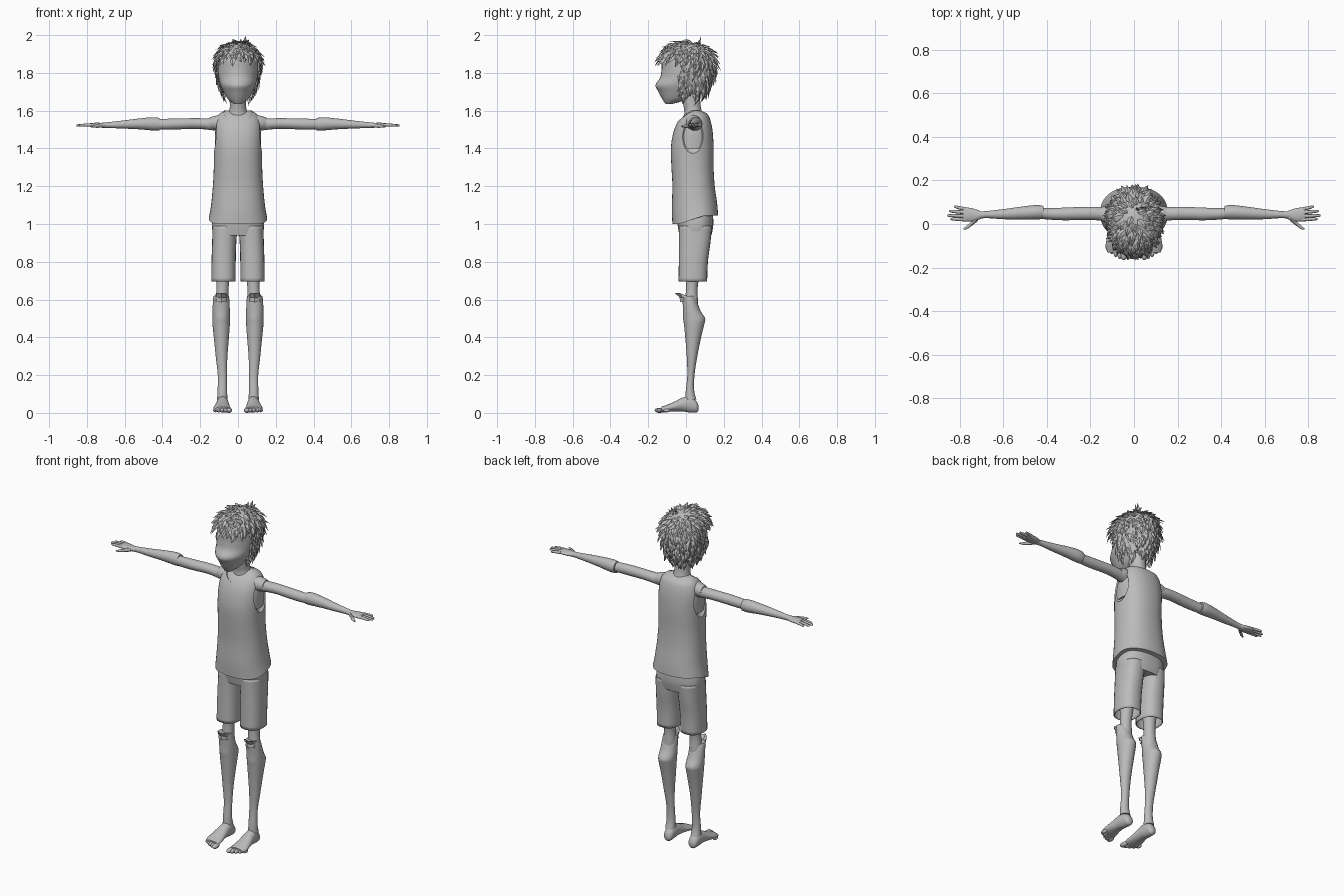
import bpy, bmesh, math, random
from mathutils import Vector

if "Cube" in bpy.data.objects:
    bpy.data.objects.remove(bpy.data.objects["Cube"])

random.seed(4)
grey = bpy.data.materials.new("plain_grey")
grey.diffuse_color = (0.5, 0.5, 0.5, 1)
grey.use_nodes = True
grey.node_tree.nodes["Principled BSDF"].inputs["Base Color"].default_value = grey.diffuse_color


def finish(name, bm, mirror=False, smooth=True, angle=40, recalc=True):
    """Turn a bmesh into a named object, optionally mirrored left to right."""
    if recalc:
        bmesh.ops.recalc_face_normals(bm, faces=bm.faces)
    me = bpy.data.meshes.new(name)
    bm.to_mesh(me)
    bm.free()
    me.materials.append(grey)
    ob = bpy.data.objects.new(name, me)
    bpy.context.collection.objects.link(ob)
    bpy.ops.object.select_all(action='DESELECT')
    ob.select_set(True)
    bpy.context.view_layer.objects.active = ob
    if smooth:
        bpy.ops.object.shade_smooth_by_angle(angle=math.radians(angle))
    if mirror:
        ob.modifiers.new("mirror", 'MIRROR').use_mirror_merge = False
    return ob


def curve_rings(rings, sub):
    """Smoothly fill in rings between the given ones."""
    out = []
    for i in range(len(rings) - 1):
        p0, p1 = rings[max(i - 1, 0)], rings[i]
        p2, p3 = rings[i + 1], rings[min(i + 2, len(rings) - 1)]
        for k in range(sub):
            t = k / sub
            out.append([b + 0.5 * t * (c - a + t * (2*a - 5*b + 4*c - d + t * (3*(b - c) + d - a)))
                        for a, b, c, d in zip(p0, p1, p2, p3)])
    return out + [list(rings[-1])]


def loft(name, rings, axis='Z', e=2.0, n=24, sub=4, caps=True, mirror=False, fn=None, angle=40):
    """Skin rings of (position, centre 1, centre 2, radius 1, radius 2) along an axis."""
    bm = bmesh.new()
    loops = []
    for t, c1, c2, r1, r2 in curve_rings(rings, sub):
        loop = []
        for k in range(n):
            a = 2 * math.pi * k / n
            c, s = math.cos(a), math.sin(a)
            u = c1 + r1 * math.copysign(abs(c) ** (2 / e), c)
            v = c2 + r2 * math.copysign(abs(s) ** (2 / e), s)
            p = {'Z': (u, v, t), 'X': (t, u, v), 'Y': (u, t, v)}[axis]
            loop.append(bm.verts.new(fn(*p) if fn else p))
        loops.append(loop)
    for a, b in zip(loops, loops[1:]):
        for k in range(n):
            bm.faces.new((a[k], a[(k + 1) % n], b[(k + 1) % n], b[k]))
    if caps:
        bm.faces.new(loops[0])
        bm.faces.new(loops[-1])
    return finish(name, bm, mirror, angle=angle)


def body(rows, inset=0.0):
    """Rows of (z, front y, back y, half width) to centred rings."""
    return [(z, 0, (f + b) / 2, w - inset, (b - f) / 2 - inset) for z, f, b, w in rows]


def ellipsoid(name, centre, radii, mirror=False):
    bm = bmesh.new()
    bmesh.ops.create_uvsphere(bm, u_segments=32, v_segments=20, radius=1)
    for v in bm.verts:
        v.co = Vector(c + r * q for c, r, q in zip(centre, radii, v.co))
    return finish(name, bm, mirror)


# Head and neck
loft("head", body([(1.635, -.108, -.075, .02), (1.66, -.125, .01, .052), (1.70, -.146, .07, .077),
                   (1.735, -.162, .10, .093), (1.775, -.137, .115, .103), (1.82, -.129, .125, .107),
                   (1.875, -.124, .12, .102), (1.92, -.08, .09, .075), (1.95, -.03, .05, .03)]), e=1.9, n=32)
loft("neck", [(1.50, 0, .045, .065, .06), (1.57, 0, .042, .058, .052), (1.60, 0, .037, .046, .046),
              (1.64, 0, .03, .043, .046), (1.70, 0, .025, .045, .05)])

# Sleeveless shirt with a raised back hem, over a slightly smaller chest
torso = [(1.0, -.072, .170, .155), (1.08, -.075, .165, .143), (1.2, -.072, .152, .133),
         (1.3, -.077, .146, .128), (1.4, -.080, .146, .128), (1.48, -.068, .142, .128),
         (1.54, -.045, .132, .121), (1.58, -.012, .115, .102), (1.60, .018, .08, .072)]


def hem(x, y, z):
    s = min(max((y + .06) / .18, 0), 1)
    return (x, y, z + .045 * s * s * (3 - 2 * s) * max(0, (1.2 - z) / .2))


shirt = loft("shirt", body(torso), e=2.3, n=40, fn=hem)
loft("chest", body(torso[4:], .007), e=2.3, n=40)
cutters = [ellipsoid("neck_cutter", (0, .01, 1.605), (.078, .085, .078))]
cutters += [ellipsoid("armhole_cutter", (s * .15, .037, 1.47), (.055, .07, .105)) for s in (-1, 1)]
for c in cutters:
    c.hide_render = True
    bpy.context.view_layer.objects.active = shirt
    m = shirt.modifiers.new("cut", 'BOOLEAN')
    m.operation, m.solver, m.object = 'DIFFERENCE', 'EXACT', c
    bpy.ops.object.modifier_apply(modifier=m.name)
    bpy.data.objects.remove(c)
bpy.ops.object.select_all(action='DESELECT')
shirt.select_set(True)
bpy.context.view_layer.objects.active = shirt
bpy.ops.object.shade_smooth_by_angle(angle=math.radians(35))

# Shorts: hips and two open legs
loft("shorts_hips", body([(.94, -.035, .135, .132), (1.0, -.045, .145, .138), (1.08, -.05, .14, .125)]), e=2.4, n=32)
short_leg = loft("shorts_leg", [(.695, .077, .036, .064, .076), (.80, .076, .039, .064, .077),
                                (.90, .073, .046, .064, .083), (.99, .068, .05, .066, .088)],
                 e=2.4, caps=False, mirror=True)
short_leg.modifiers.new("cloth", 'SOLIDIFY').thickness = .004

# Legs: thin upper leg, shin with calf, and knee flaps
loft("upper_leg", [(.48, .085, .034, .034, .034), (.58, .085, .03, .036, .034), (.64, .083, .03, .032, .031),
                   (.69, .081, .032, .034, .033), (.80, .078, .036, .045, .045)], mirror=True)
loft("shin", [(.07, .083, .025, .028, .030), (.12, .083, .021, .025, .022), (.2, .083, .026, .024, .019),
              (.3, .087, .032, .031, .028), (.4, .088, .038, .040, .042), (.47, .089, .043, .046, .054),
              (.50, .089, .043, .047, .058), (.54, .089, .031, .046, .046), (.60, .089, .018, .043, .037),
              (.62, .089, .012, .040, .032)], mirror=True)
bm = bmesh.new()
for tip_y, z0, z1 in ((-.06, .612, .636), (-.035, .59, .612)):
    pts = [(.046, .02, z0), (.06, -.02, z0), (.088, -.03, z0 - .005), (.116, -.02, z0), (.131, .02, z0),
           (.112, tip_y + .025, z1), (.086, tip_y, z1), (.066, tip_y + .02, z1)]
    vs = [bm.verts.new(p) for p in pts]
    for f in ((0, 1, 7), (1, 2, 6, 7), (2, 3, 5, 6), (3, 4, 5)):
        bm.faces.new([vs[i] for i in f])
finish("knee_flap", bm, mirror=True, smooth=False)

# Feet and toes
loft("foot", [(.066, .080, .026, .010, .012), (.055, .080, .032, .025, .030), (.02, .081, .046, .030, .044),
              (-.02, .082, .044, .034, .036), (-.06, .084, .034, .040, .026), (-.10, .084, .024, .046, .019),
              (-.13, .080, .018, .042, .014)], axis='Y', mirror=True)
for i in range(5):
    ellipsoid("toe", (.047 + .0185 * i, -.140 + .0015 * i + .002 * i * i, .0135),
              (.0155 if i == 0 else .0105, .026 - .002 * i, .0135 - .0008 * i), mirror=True)

# Arms: upper arm, flared forearm, hand
loft("upper_arm", [(.09, .04, 1.525, .030, .036), (.14, .046, 1.528, .031, .031), (.22, .049, 1.532, .030, .028),
                   (.32, .046, 1.530, .029, .029), (.40, .047, 1.528, .026, .028), (.46, .052, 1.529, .024, .024)],
     axis='X', mirror=True)
loft("forearm", [(.415, .053, 1.528, .030, .033), (.45, .054, 1.530, .033, .035), (.52, .050, 1.530, .029, .029),
                 (.60, .045, 1.527, .023, .022), (.68, .043, 1.524, .016, .016), (.72, .040, 1.522, .019, .014)],
     axis='X', mirror=True)
loft("shoulder_cuff", [(.10, .04, 1.535, .042, .042), (.125, .043, 1.535, .039, .037), (.15, .046, 1.533, .032, .031)],
     axis='X', mirror=True)
loft("palm", [(.70, .041, 1.523, .016, .013), (.73, .041, 1.523, .028, .013), (.76, .043, 1.524, .032, .012),
              (.785, .045, 1.524, .030, .009)], axis='X', mirror=True)
for y0, y1, tip in ((.020, .023, .842), (.036, .039, .855), (.053, .059, .848), (.068, .079, .825)):
    mid = (.77 + tip) / 2
    loft("finger", [(.77, y0, 1.524, .0085, .008), (mid, (y0 + y1) / 2, 1.524, .0078, .0075),
                    (tip - .006, y1, 1.522, .006, .006), (tip, y1, 1.521, .002, .002)],
         axis='X', n=10, mirror=True)
loft("thumb", [(.715, .028, 1.522, .013, .011), (.74, .006, 1.519, .011, .010), (.765, -.014, 1.517, .009, .007),
               (.782, -.023, 1.516, .003, .003)], axis='X', n=10, mirror=True)


# Hair: cap around the skull, open at the face
def hair_point(d):
    return Vector((.117 * d.x, .005 + .147 * d.y, 1.85 + (.112 if d.z > 0 else .22) * d.z))


bm = bmesh.new()
bmesh.ops.create_uvsphere(bm, u_segments=32, v_segments=24, radius=1)
for v in bm.verts:
    v.co = hair_point(v.co)
bmesh.ops.delete(bm, geom=[v for v in bm.verts if v.co.z < 1.68 or (v.co.y < -.03 and v.co.z < 1.88)], context='VERTS')
finish("hair_cap", bm, recalc=False)

# Hair locks: pointed folded leaves combed away from the crown
bm = bmesh.new()


def lock(root, along, out, length, width, lift):
    side = out.cross(along).normalized() * width
    mid = root + along * length * .4 + out * lift * .35
    r, l, m, q = (bm.verts.new(p) for p in (root - out * .004, mid - side, mid + out * .007, mid + side))
    t = bm.verts.new(root + along * length + out * lift)
    for f in ((r, m, l), (r, q, m), (l, m, t), (m, q, t)):
        bm.faces.new(f)


crown = Vector((0, .05, 1.97))
count = 420
for i in range(count):
    z = 1 - 2 * (i + .5) / count
    a = i * 2.39996
    r = math.sqrt(1 - z * z)
    d = Vector((r * math.cos(a), r * math.sin(a), z))
    p = hair_point(d)
    if p.z < 1.69 or (p.y < -.03 and p.z < 1.885):
        continue
    out = Vector((d.x / .117, d.y / .147, d.z / (.112 if z > 0 else .22))).normalized()
    jitter = Vector([random.uniform(-.45, .45) for _ in range(3)])
    along = (p - crown).normalized() + Vector((0, 0, -.5)) + jitter
    along = (along - out * along.dot(out)).normalized()
    lift = random.uniform(.0, .016) + (.012 if p.y > .06 and random.random() < .3 else 0)
    lock(p, along, out, random.uniform(.045, .075), random.uniform(.011, .018), lift)
# Upright tuft on top
for x, y, dx, dy, size in ((.03, .075, .25, .1, .052), (.02, .06, -.2, .5, .04), (.04, .07, .6, .3, .038)):
    lock(Vector((x, y, 1.947)), Vector((dx, dy, 1)).normalized(), Vector((0, -1, .1)).normalized(), size, .010, 0)
finish("hair_locks", bm, smooth=False, recalc=False)
